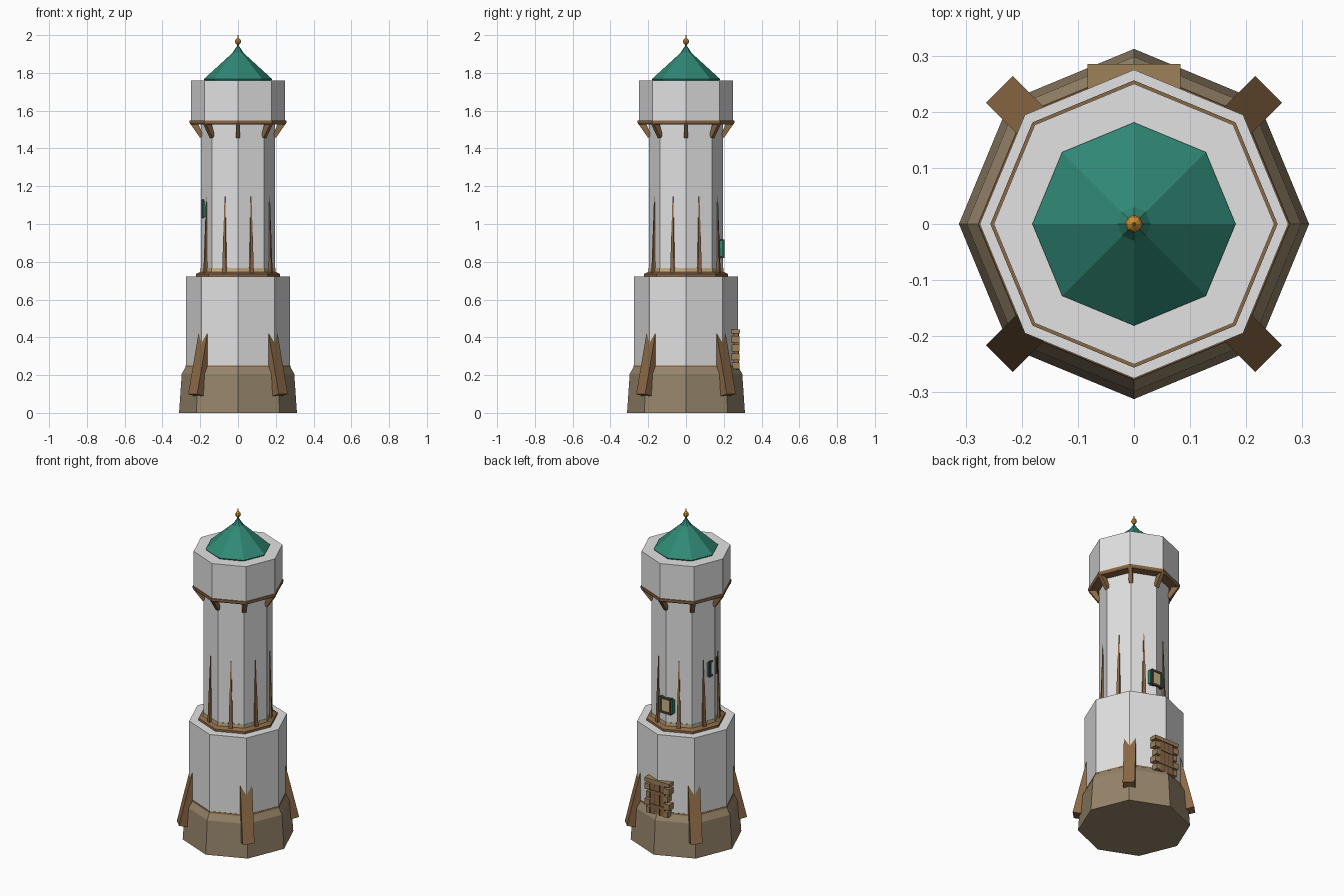
import bpy, bmesh
from math import sin, cos, pi, radians

cube = bpy.data.objects.get("Cube")
if cube:
    bpy.data.objects.remove(cube, do_unlink=True)


def material(name, r, g, b):
    m = bpy.data.materials.new(name)
    m.use_nodes = True
    m.diffuse_color = (r, g, b, 1)
    bsdf = m.node_tree.nodes["Principled BSDF"]
    bsdf.inputs["Base Color"].default_value = (r, g, b, 1)
    bsdf.inputs["Roughness"].default_value = 0.8
    return m


plaster = material("white plaster", 0.76, 0.76, 0.76)
stone = material("brown stone", 0.31, 0.235, 0.147)
wood = material("wood", 0.26, 0.14, 0.06)
light_wood = material("light wood", 0.34, 0.22, 0.10)
tan = material("tan trim", 0.58, 0.45, 0.24)
teal = material("teal", 0.03, 0.25, 0.18)
dark = material("dark frame", 0.07, 0.055, 0.045)
gold = material("gold", 0.6, 0.27, 0.03)


def finish(name, bm, mat):
    bmesh.ops.recalc_face_normals(bm, faces=bm.faces)
    mesh = bpy.data.meshes.new(name)
    bm.to_mesh(mesh)
    bm.free()
    mesh.materials.append(mat)
    ob = bpy.data.objects.new(name, mesh)
    bpy.context.collection.objects.link(ob)
    return ob


def turned(name, profile, mat, sides=8):
    """Stack of closed polygon rings from (radius, z) pairs."""
    bm = bmesh.new()
    rings = [[bm.verts.new((r * cos(2 * pi * i / sides), r * sin(2 * pi * i / sides), z))
              for i in range(sides)] for r, z in profile]
    for a, b in zip(rings, rings[1:]):
        for i in range(sides):
            j = (i + 1) % sides
            bm.faces.new((a[i], a[j], b[j], b[i]))
    bm.faces.new(rings[0])
    bm.faces.new(rings[-1])
    return finish(name, bm, mat)


def slab(name, outline, width, angle, mat, shift=0, top_width=None):
    """Extrude a (radius, z) outline sideways, then turn it round the tower."""
    bm = bmesh.new()
    a = radians(angle)
    low = min(z for r, z in outline)
    high = max(z for r, z in outline)
    sides = []
    for s in (-0.5, 0.5):
        loop = []
        for r, z in outline:
            w = width
            if top_width is not None:
                w += (top_width - width) * (z - low) / (high - low)
            t = shift + s * w
            loop.append(bm.verts.new((r * cos(a) - t * sin(a), r * sin(a) + t * cos(a), z)))
        sides.append(loop)
    n = len(outline)
    for i in range(n):
        j = (i + 1) % n
        bm.faces.new((sides[0][i], sides[0][j], sides[1][j], sides[1][i]))
    for loop in sides:
        bm.faces.new(loop)
    return finish(name, bm, mat)


def box(name, r0, r1, z0, z1, width, angle, mat, shift=0):
    return slab(name, [(r0, z0), (r1, z0), (r1, z1), (r0, z1)], width, angle, mat, shift)


# Tower body
turned("stone_base", [(0.312, 0), (0.298, 0.205), (0.277, 0.245)], stone)
turned("base_trim", [(0.279, 0.242), (0.277, 0.252)], wood)
turned("lower_wall", [(0.275, 0.24), (0.275, 0.722)], plaster)
turned("ledge_trim", [(0.222, 0.72), (0.222, 0.735), (0.2, 0.746)], wood)
turned("tan_band", [(0.1975, 0.74), (0.1975, 0.767)], tan)
turned("shaft", [(0.195, 0.72), (0.195, 1.54)], plaster)
turned("gallery_trim", [(0.25, 1.527), (0.256, 1.535), (0.256, 1.547)], wood)
turned("gallery_wall", [(0.25, 1.545), (0.25, 1.76)], plaster)

# Roof and finial
turned("roof", [(0.175, 1.757), (0.181, 1.767), (0.03, 1.905), (0.007, 1.94)], teal)
turned("finial_stem", [(0.008, 1.93), (0.004, 1.955)], wood)
turned("finial_ball", [(0.004, 1.949), (0.013, 1.957), (0.016, 1.967), (0.012, 1.978),
                       (0.003, 1.986), (0.002, 2.0)], gold)

# Wooden spikes on each shaft face, struts under each gallery corner
for k in range(8):
    slab("shaft_spike", [(0.17, 0.735), (0.194, 0.735), (0.182, 1.145), (0.17, 1.145)],
         0.022, 22.5 + 45 * k, wood, top_width=0.004)
    slab("gallery_strut", [(0.185, 1.47), (0.2, 1.455), (0.252, 1.53), (0.21, 1.53)],
         0.022, 45 * k, wood)

# Leaning buttresses
for k in range(4):
    slab("buttress", [(0.339, 0.1), (0.25, 0.473), (0.19, 0.459), (0.28, 0.086)],
         0.067, 45 + 90 * k, wood)

# Back door with side blocks and lintel
box("door_panel", 0.24, 0.279, 0.23, 0.425, 0.1, 90, wood)
for z in (0.275, 0.36):
    box("door_strap", 0.25, 0.283, z, z + 0.015, 0.095, 90, wood)
for x in (-0.016, 0.016):
    box("door_gap", 0.25, 0.2805, 0.23, 0.42, 0.003, 90, dark, x)
for side in (-1, 1):
    for k in range(4):
        box("door_block", 0.235, 0.284, 0.232 + 0.047 * k, 0.267 + 0.047 * k,
            0.034 if k % 2 else 0.026, 90, light_wood, side * (0.066 if k % 2 else 0.06))
box("door_lintel", 0.235, 0.285, 0.42, 0.442, 0.166, 90, light_wood)


# Windows with teal shutters behind a dark frame
def window(angle, z, r):
    for side in (-1, 1):
        box("shutter", r - 0.035, r - 0.006, z - 0.042, z + 0.042, 0.014, angle, teal, side * 0.04)
        box("frame_side", r - 0.03, r, z - 0.048, z + 0.048, 0.011, angle, dark, side * 0.032)
        c = z + side * 0.043
        box("frame_bar", r - 0.03, r, c - 0.006, c + 0.006, 0.075, angle, dark)
    box("window_panel", r - 0.03, r - 0.004, z - 0.04, z + 0.04, 0.056, angle, tan)


window(90, 0.87, 0.203)
window(180, 1.08, 0.19)
